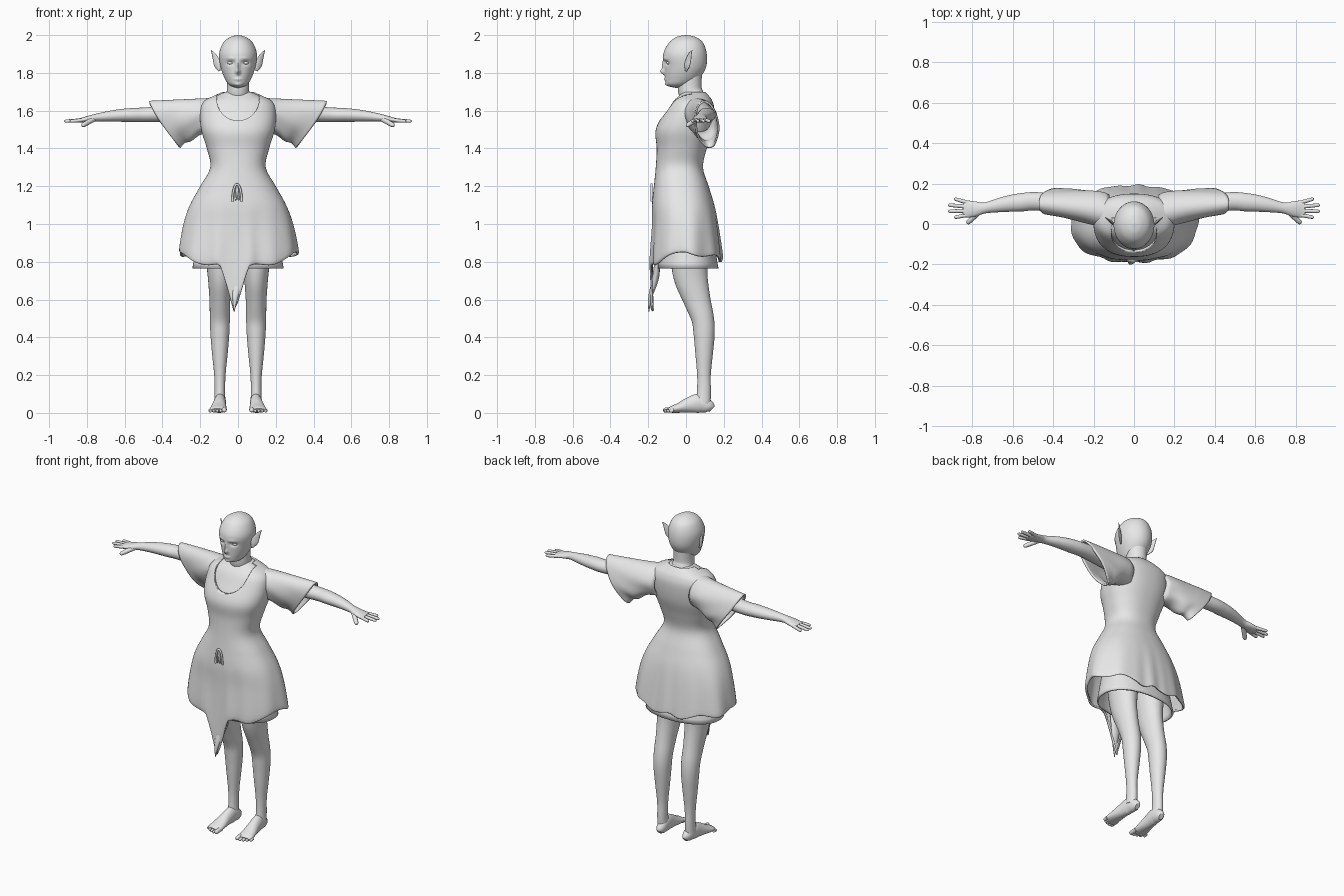
import bpy, bmesh, math
from mathutils import Vector, Matrix

cube = bpy.data.objects.get("Cube")
if cube:
    bpy.data.objects.remove(cube)

grey = bpy.data.materials.new("plain grey")
grey.use_nodes = True
grey.diffuse_color = (0.8, 0.8, 0.8, 1)
grey.node_tree.nodes["Principled BSDF"].inputs["Base Color"].default_value = grey.diffuse_color
ALONG_X, ALONG_Y, EAR_PLANE = (1, 0, 0), (0, 1, 0), (1, 0.8, 0)


def finish(name, bm, mirror=False, thickness=0):
    """Turn a bmesh into a smooth object, with optional mirror and cloth thickness."""
    bmesh.ops.recalc_face_normals(bm, faces=bm.faces)
    mesh = bpy.data.meshes.new(name)
    bm.to_mesh(mesh)
    bm.free()
    mesh.materials.append(grey)
    for polygon in mesh.polygons:
        polygon.use_smooth = True
    mesh.set_sharp_from_angle(angle=math.radians(50))
    obj = bpy.data.objects.new(name, mesh)
    bpy.context.collection.objects.link(obj)
    if thickness:
        cloth = obj.modifiers.new("cloth", "SOLIDIFY")
        cloth.thickness, cloth.offset = thickness, -1
    if mirror:
        obj.modifiers.new("mirror", "MIRROR")
    return obj


def smooth(stations, steps):
    """Pass a smooth curve through station tuples."""
    result, last = [], len(stations) - 1
    for i in range(last):
        around = [stations[max(0, min(last, i + k))] for k in (-1, 0, 1, 2)]
        for j in range(steps):
            t = j / steps
            result.append(tuple(
                b + t / 2 * (c - a + t * (2 * a - 5 * b + 4 * c - d + t * (3 * (b - c) + d - a)))
                for a, b, c, d in zip(*around)))
    return result + [stations[-1]]


def circle(count):
    return [math.tau * k / count for k in range(count)]


def loft(bm, rings, caps=True):
    rows = [[bm.verts.new(point) for point in ring] for ring in rings]
    for lower, upper in zip(rows, rows[1:]):
        for i in range(len(lower)):
            bm.faces.new((lower[i - 1], lower[i], upper[i], upper[i - 1]))
    if caps:
        bm.faces.new(rows[0])
        bm.faces.new(rows[-1])


def tube(bm, stations, across, segments=24):
    """Elliptical limb along stations of x, y, z, radius across and other radius."""
    stations = smooth(stations, 5)
    centres = [Vector(station[:3]) for station in stations]
    rings = []
    for i, (centre, station) in enumerate(zip(centres, stations)):
        ahead, behind = centres[min(i + 1, len(centres) - 1)], centres[max(i - 1, 0)]
        tangent = (ahead - behind).normalized()
        side = Vector(across)
        side = (side - tangent * side.dot(tangent)).normalized()
        other = tangent.cross(side)
        wide, deep = station[3:]
        rings.append([centre + side * wide * math.cos(u) + other * deep * math.sin(u)
                      for u in circle(segments)])
    loft(bm, rings)


def taper(bm, base, tip, radius, across):
    """Rounded finger, toe or cord from base to tip."""
    base, tip = Vector(base), Vector(tip)
    profile = ((0, 1), (0.5, 0.95), (0.9, 0.8), (1, 0.25))
    tube(bm, [(*base.lerp(tip, t), radius * r, radius * r) for t, r in profile], across, 12)


def section(z, half_width, front, back, segments, power=1.0):
    """Horizontal rounded section between a front and a back depth."""
    middle, half_depth = (front + back) / 2, (back - front) / 2
    ring = []
    for u in circle(segments):
        x, y = (math.copysign(abs(v) ** power, v) for v in (math.cos(u), math.sin(u)))
        ring.append(Vector((half_width * x, middle + half_depth * y, z)))
    return ring


# Head sections, with facial relief pushed out of or into the front
head = [(2, .003, -.004, .004), (1.99, .04, -.05, .05), (1.96, .078, -.09, .09), (1.9, .1, -.12, .11),
        (1.83, .092, -.114, .106), (1.77, .07, -.11, .07), (1.735, .045, -.1, .02), (1.72, .004, -.05, -.04)]
relief = {"nose tip": (0, 1.806, .022, .011, .013), "nose bridge": (0, 1.835, .013, .01, .026),
          "eye sockets": (.039, 1.853, -.014, .019, .011), "brows": (.036, 1.876, .005, .024, .007),
          "lips": (0, 1.765, .008, .02, .008), "mouth": (0, 1.763, -.005, .024, .002),
          "chin": (0, 1.735, .007, .018, .011)}
head_rings = [section(*station, 96) for station in smooth(head, 10)]
for ring in head_rings:
    for v in ring:
        if v.y < -.03:
            v.y -= sum(push * math.exp(-((abs(v.x) - x) / wide) ** 2 - ((v.z - z) / tall) ** 2)
                       for x, z, push, wide, tall in relief.values())
bm = bmesh.new()
loft(bm, head_rings)
finish("head", bm)

bm = bmesh.new()
eye_place = Matrix.Translation((.039, -.086, 1.853)) @ Matrix.Diagonal((1.1, 1, .6, 1))
bmesh.ops.create_uvsphere(bm, u_segments=24, v_segments=16, radius=.017, matrix=eye_place)
finish("eyes", bm, mirror=True)

# Pointed ears
bm = bmesh.new()
tube(bm, [(.098, 0, 1.81, .005, .005), (.108, .006, 1.84, .021, .007), (.117, .014, 1.87, .02, .006),
          (.13, .023, 1.9, .011, .004), (.143, .033, 1.92, .001, .001)], EAR_PLANE)
finish("ears", bm, mirror=True)

# Neck
bm = bmesh.new()
tube(bm, [(0, .025, 1.81, .06, .06), (0, .02, 1.72, .058, .063), (0, .03, 1.68, .07, .065),
          (0, .035, 1.64, .12, .08)], ALONG_X, 40)
finish("neck", bm)

# Dress sections: height, half width, front and back depth
dress = [(1.7, .08, -.03, .1), (1.68, .125, -.05, .12), (1.65, .18, -.08, .14), (1.6, .2, -.11, .15),
         (1.5, .195, -.16, .14), (1.4, .165, -.155, .11), (1.3, .147, -.16, .09), (1.2, .2, -.17, .12),
         (1.1, .255, -.18, .15), (1, .29, -.18, .17), (.87, .314, -.19, .19), (.85, .305, -.18, .19)]


def hang(v):
    """Give the skirt folds, a dipping hem and a pointed front tail."""
    weight = max(0, min(1, (1.12 - v.z) / .27))
    u = math.atan2(v.y, v.x)
    fold = 1 + weight * (.018 * math.sin(9 * u + 1) + .014 * math.sin(14 * u))
    drop = .085 * max(0, -math.sin(u)) + .045 * max(0, math.sin(u)) + .012 * math.sin(7 * u)
    if v.y < 0:
        drop += .23 * max(0, 1 - abs(v.x + .02) / .075)
    return Vector((v.x * fold, v.y * fold, v.z - weight ** 2 * drop))


bm = bmesh.new()
loft(bm, [[hang(v) for v in section(*station, 128, .86)] for station in smooth(dress, 5)], caps=False)
gown = finish("dress", bm, thickness=.01)

# Scooped neckline cut through the front of the dress
bm = bmesh.new()
scoop_place = Matrix.Translation((0, -.17, 1.66)) @ Matrix.Rotation(math.pi / 2, 4, "X")
bmesh.ops.create_cone(bm, cap_ends=True, segments=64, radius1=.112, radius2=.112, depth=.4, matrix=scoop_place)
cutter = finish("neckline_cutter", bm)
cutter.hide_render = True
scoop = gown.modifiers.new("neckline", "BOOLEAN")
scoop.operation, scoop.solver, scoop.object = "DIFFERENCE", "EXACT", cutter
bpy.context.view_layer.update()
baked = bpy.data.meshes.new_from_object(gown.evaluated_get(bpy.context.evaluated_depsgraph_get()))
gown.modifiers.clear()
gown.data = baked
bpy.data.objects.remove(cutter)

# Bare chest just inside the neckline
bm = bmesh.new()
inset = .014
loft(bm, [section(z, half_width - inset, front + inset, back - inset, 64, .86)
          for z, half_width, front, back in smooth(dress[:6], 5)])
finish("chest", bm)

# Underskirt
bm = bmesh.new()
underskirt = [(1, .2, -.12, .13), (.765, .242, -.15, .172)]
loft(bm, [section(*station, 64, .9) for station in smooth(underskirt, 6)], caps=False)
finish("underskirt", bm, thickness=.01)

# Folded cloth behind the pointed tail
bm = bmesh.new()
tube(bm, [(.01, -.15, .84, .05, .012), (0, -.16, .72, .035, .018), (-.015, -.19, .61, .014, .01),
          (-.02, -.197, .535, .002, .002)], ALONG_X)
finish("tail_fold", bm)

# Lace loop and loose ends at the waist front
bm = bmesh.new()
cord, lace_y = .006, -.183
arch = [math.pi * k / 8 for k in range(9)]
tube(bm, [(.024 * math.cos(u) - .005, lace_y, 1.12 + .09 * math.sin(u), cord, cord) for u in arch], ALONG_Y, 12)
for shift in (-.013, .004):
    taper(bm, (-.005, lace_y, 1.2), (shift, lace_y, 1.125), cord, ALONG_Y)
finish("lace", bm)

# Wide sleeves that droop underneath and open on a slant
sleeve_rings = []
for step in range(26):
    t = step / 25
    top_x, top_z = .12 + .35 * t, 1.668 - .016 * t
    bottom_x, bottom_z = .12 + .185 * math.sqrt(t), 1.48 - .075 * t
    ring = []
    for u in circle(64):
        low = (1 - math.cos(u)) / 2
        ripple = 1 + .05 * math.sin(5 * u + 6 * t) * low
        y = .04 + .058 * math.sqrt(t) + .025 * low + (.09 - .026 * t) * math.sin(u) * ripple
        z = top_z + (bottom_z - top_z) * low + .006 * low * math.sin(10 * t)
        ring.append((top_x + (bottom_x - top_x) * low ** 1.3, y, z))
    sleeve_rings.append(ring)
bm = bmesh.new()
loft(bm, sleeve_rings, caps=False)
finish("sleeves", bm, mirror=True, thickness=.01)

# Arms with palms
bm = bmesh.new()
tube(bm, [(.14, .07, 1.6, .06, .055), (.45, .11, 1.58, .046, .04), (.56, .107, 1.577, .045, .037),
          (.65, .096, 1.573, .037, .031), (.735, .08, 1.565, .027, .022), (.78, .075, 1.558, .036, .018),
          (.825, .074, 1.55, .042, .013), (.845, .075, 1.55, .036, .009)], ALONG_Y, 32)
finish("arms", bm, mirror=True)

# Fingers fanned across the palm, and the thumb
bm = bmesh.new()
for i in range(4):
    reach = .89 if i in (0, 3) else .92
    taper(bm, (.82, .105 - .02 * i, 1.55), (reach, .125 - .031 * i, 1.544), .01, ALONG_Y)
taper(bm, (.765, .06, 1.555), (.826, .003, 1.52), .014, ALONG_Y)
finish("fingers", bm, mirror=True)

# Legs: height, depth, half width, half depth
leg = [(1, .01, .085, .1), (.85, .015, .078, .1), (.72, .025, .064, .09), (.6, .058, .055, .072),
       (.5, .088, .053, .06), (.42, .096, .05, .056), (.32, .096, .042, .047), (.2, .095, .03, .036),
       (.11, .095, .028, .037), (.05, .09, .03, .04)]
bm = bmesh.new()
tube(bm, [(.096, y, z, wide, deep) for z, y, wide, deep in leg], ALONG_X, 32)
finish("legs", bm, mirror=True)

# Feet flat on the ground, with toes shrinking outward
foot = [(.138, .014, .02), (.12, .027, .034), (.07, .032, .05), (.02, .035, .042), (-.035, .042, .027),
        (-.075, .044, .018), (-.092, .036, .012)]
bm = bmesh.new()
tube(bm, [(.1 - .08 * y, y, tall, wide, tall) for y, wide, tall in foot], ALONG_X, 32)
for i in range(5):
    x, radius = .073 + .0185 * i, .0095 if i else .014
    taper(bm, (x, -.065, radius + .004), (x, -.121 + .002 * i ** 2, radius), radius, ALONG_X)
finish("feet", bm, mirror=True)
